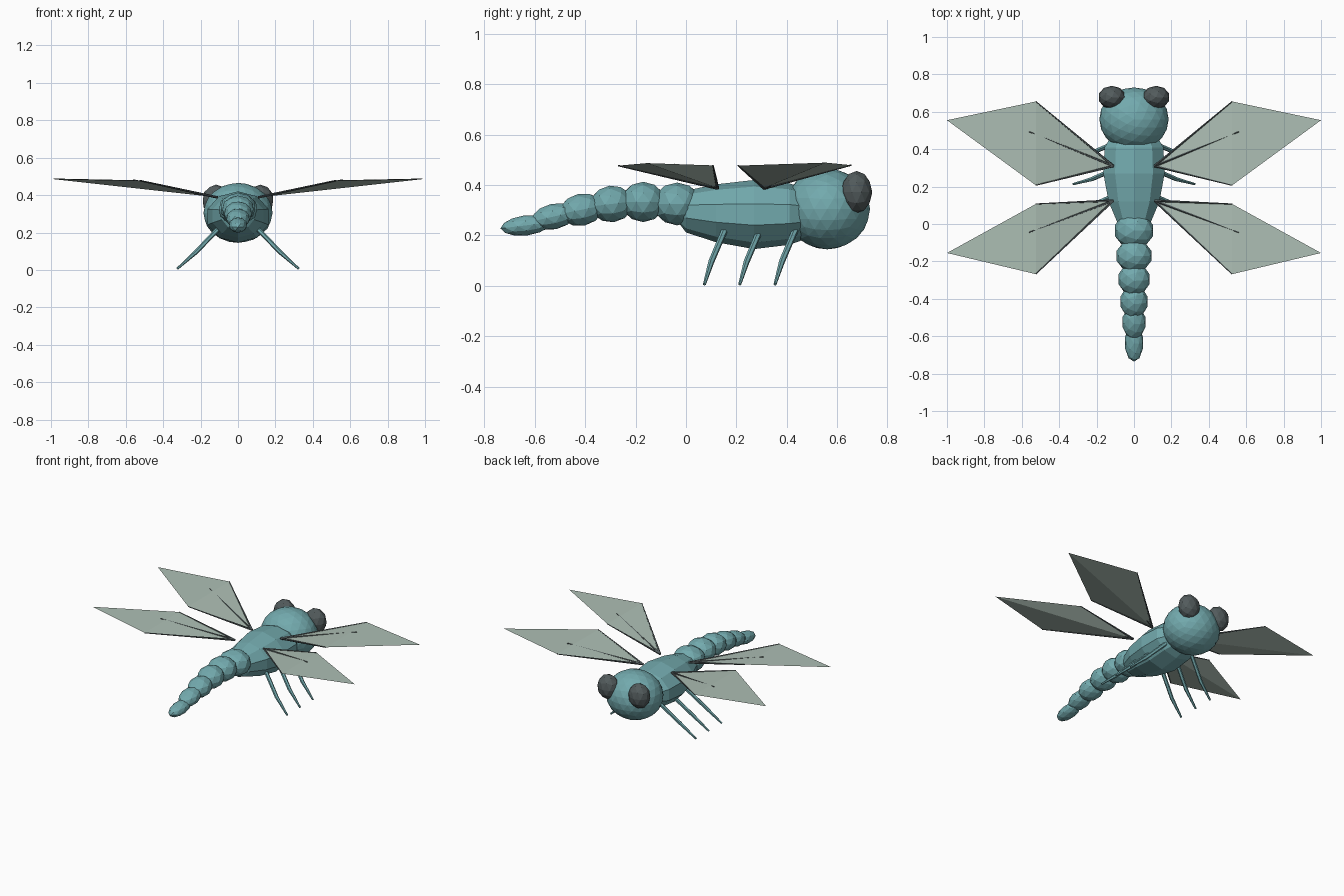
import bpy, bmesh, math
from mathutils import Vector

if "Cube" in bpy.data.objects:
    bpy.data.objects.remove(bpy.data.objects["Cube"])


def material(name, rgb):
    m = bpy.data.materials.new(name)
    m.diffuse_color = (*rgb, 1)
    m.use_nodes = True
    m.node_tree.nodes["Principled BSDF"].inputs["Base Color"].default_value = m.diffuse_color
    return m


TEAL = material("teal body", (0.17, 0.40, 0.42))
DARK = material("dark grey", (0.085, 0.105, 0.108))
PALE = material("pale wing", (0.42, 0.52, 0.46))


def finish(bm, name, mat):
    bmesh.ops.recalc_face_normals(bm, faces=bm.faces[:])
    me = bpy.data.meshes.new(name)
    bm.to_mesh(me)
    bm.free()
    me.materials.append(mat)
    ob = bpy.data.objects.new(name, me)
    bpy.context.collection.objects.link(ob)
    return ob


def ball(name, loc, size, mat, sub=2, tilt=0):
    bm = bmesh.new()
    bmesh.ops.create_icosphere(bm, subdivisions=sub, radius=1)
    ob = finish(bm, name, mat)
    ob.location, ob.scale, ob.rotation_euler = loc, size, (tilt, 0, 0)
    return ob


def tube(name, pts, radii, mat, sides=6):
    # tapered rod through a few points
    bm = bmesh.new()
    pts = [Vector(p) for p in pts]
    d = (pts[-1] - pts[0]).normalized()
    u = d.cross(Vector((0, 1, 0.1))).normalized()
    v = d.cross(u)
    rings = []
    for p, r in zip(pts, radii):
        rings.append([bm.verts.new(p + r * (u * math.cos(a) + v * math.sin(a)))
                      for a in (math.tau * i / sides for i in range(sides))])
    for a, b in zip(rings, rings[1:]):
        for i in range(sides):
            j = (i + 1) % sides
            bm.faces.new((a[i], a[j], b[j], b[i]))
    bm.faces.new(rings[0])
    bm.faces.new(rings[-1])
    return finish(bm, name, mat)


# head and eyes
ball("head", (0, 0.56, 0.305), (0.185, 0.17, 0.16), TEAL, 3)
for s, side in ((1, "right"), (-1, "left")):
    ball(side + "_eye", (s * 0.118, 0.677, 0.372), (0.074, 0.062, 0.084), DARK)

# thorax: rings of (y, centre z, half width, half height)
bm = bmesh.new()
rings = []
N = 10
for y, z, rx, rz in ((-0.025, 0.295, 0.05, 0.05), (0.0, 0.295, 0.09, 0.083), (0.12, 0.288, 0.143, 0.115),
                     (0.27, 0.283, 0.172, 0.137), (0.41, 0.285, 0.165, 0.122), (0.5, 0.285, 0.11, 0.09)):
    rings.append([bm.verts.new((rx * math.sin(math.tau * i / N), y, z + rz * math.cos(math.tau * i / N)))
                  for i in range(N)])
for a, b in zip(rings, rings[1:]):
    for i in range(N):
        j = (i + 1) % N
        bm.faces.new((a[i], a[j], b[j], b[i]))
bm.faces.new(rings[0])
bm.faces.new(rings[-1])
finish(bm, "thorax", TEAL)

# tail segments: y, z, half width, half length, half height, tilt
tail = ((-0.035, 0.325, 0.107, 0.098, 0.085, 0), (-0.17, 0.333, 0.097, 0.09, 0.08, 0),
        (-0.295, 0.325, 0.087, 0.088, 0.073, 0.12), (-0.415, 0.302, 0.076, 0.09, 0.064, 0.2),
        (-0.525, 0.275, 0.064, 0.092, 0.051, 0.22), (-0.635, 0.24, 0.05, 0.102, 0.04, 0.12))
for k, (y, z, rx, ry, rz, t) in enumerate(tail):
    ball(f"tail_segment_{k + 1}", (0, y, z), (rx, ry, rz), TEAL, 2, t)

# wings: root, leading corner, tip, trailing corner, end of middle vein
wings = {"front": ((0.11, 0.31, 0.388), (0.525, 0.655, 0.479), (1.0, 0.555, 0.489), (0.525, 0.207, 0.477),
                   (0.56, 0.493, 0.482)),
         "hind": ((0.11, 0.125, 0.388), (0.525, 0.107, 0.478), (1.0, -0.155, 0.487), (0.525, -0.268, 0.477),
                  (0.56, -0.045, 0.482))}
for s, side in ((1, "right"), (-1, "left")):
    for row, pts in wings.items():
        root, lead, tip, trail, mid = [Vector((s * x, y, z)) for x, y, z in pts]
        # solid kite: ridge across the top, keel along the underside
        bm = bmesh.new()
        a, b, c, d = [bm.verts.new(p) for p in (root, lead, tip, trail)]
        for f in ((a, b, d), (b, c, d), (a, c, b), (a, d, c)):
            bm.faces.new(f)
        finish(bm, f"{side}_{row}_wing", PALE)
        for n, end in (("leading", lead), ("middle", mid), ("trailing", trail)):
            tube(f"{side}_{row}_{n}_vein", (root, end), (0.007, 0.003), DARK, 5)
    # legs
    for k, y in enumerate((0.43, 0.29, 0.15)):
        tube(f"{side}_leg_{k + 1}",
             ((s * 0.10, y + 0.005, 0.225), (s * 0.225, y - 0.05, 0.095), (s * 0.325, y - 0.077, 0.006)),
             (0.013, 0.012, 0.006), TEAL)
